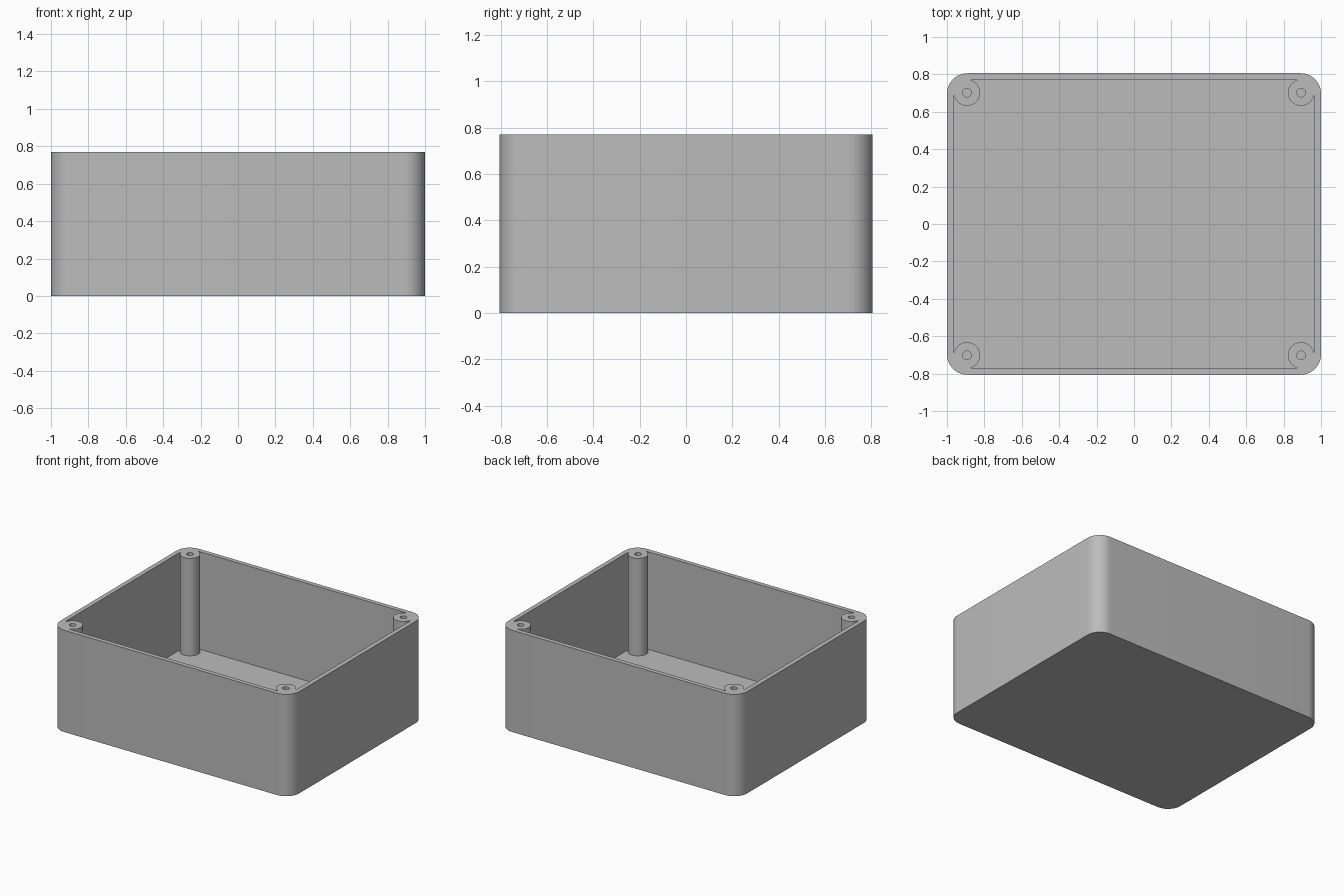
import bpy, bmesh, math

if "Cube" in bpy.data.objects:
    bpy.data.objects.remove(bpy.data.objects["Cube"])

HX, HY, H = 1.0, 0.806, 0.77       # half width, half depth, height
WALL, FLOOR, R = 0.034, 0.032, 0.11  # shell thickness, base thickness, corner radius
PX, PY = HX - 0.107, HY - 0.104    # screw post centres
POST_R, HOLE_R = 0.07, 0.023


def prism(name, points, z0, z1):
    """Extrude a closed outline from z0 to z1."""
    bm = bmesh.new()
    base = bm.faces.new([bm.verts.new((x, y, z0)) for x, y in points])
    ext = bmesh.ops.extrude_face_region(bm, geom=[base])
    for v in ext["geom"]:
        if isinstance(v, bmesh.types.BMVert):
            v.co.z = z1
    bmesh.ops.recalc_face_normals(bm, faces=bm.faces)
    mesh = bpy.data.meshes.new(name)
    bm.to_mesh(mesh)
    bm.free()
    ob = bpy.data.objects.new(name, mesh)
    bpy.context.collection.objects.link(ob)
    return ob


def rounded_rect(hx, hy, r, n=16):
    pts = []
    for k, (sx, sy) in enumerate([(1, 1), (-1, 1), (-1, -1), (1, -1)]):
        for i in range(n + 1):
            a = math.pi / 2 * (k + i / n)
            pts.append((sx * (hx - r) + r * math.cos(a), sy * (hy - r) + r * math.sin(a)))
    return pts


def circle(cx, cy, r, n):
    return [(cx + r * math.cos(2 * math.pi * i / n), cy + r * math.sin(2 * math.pi * i / n))
            for i in range(n)]


def cut(ob, cutter):
    """Subtract a cutter from an object and remove the cutter."""
    cutter.hide_render = True
    mod = ob.modifiers.new("cut", 'BOOLEAN')
    mod.operation, mod.solver, mod.object = 'DIFFERENCE', 'EXACT', cutter
    bpy.context.view_layer.objects.active = ob
    bpy.ops.object.modifier_apply(modifier=mod.name)
    bpy.data.objects.remove(cutter)


# Outer shell and the cavity that hollows it
box = prism("enclosure_box", rounded_rect(HX, HY, R), 0, H)
cavity = prism("cavity_cutter", rounded_rect(HX - WALL, HY - WALL, R), FLOOR, H + 0.1)
corners = [(sx * PX, sy * PY) for sx in (-1, 1) for sy in (-1, 1)]

# Corner screw posts stay solid inside the cavity
for x, y in corners:
    cut(cavity, prism("post_shape", circle(x, y, POST_R, 48), 0, H + 0.2))
cut(box, cavity)

# Screw holes down the posts
for x, y in corners:
    cut(box, prism("screw_hole", circle(x, y, HOLE_R, 24), FLOOR + 0.005, H + 0.1))

# Single grey plastic
grey = bpy.data.materials.new("grey plastic")
grey.diffuse_color = (0.5, 0.5, 0.5, 1)
grey.use_nodes = True
grey.node_tree.nodes["Principled BSDF"].inputs["Base Color"].default_value = grey.diffuse_color
box.data.materials.clear()
box.data.materials.append(grey)
for p in box.data.polygons:
    p.material_index = 0

bpy.ops.object.select_all(action='DESELECT')
box.select_set(True)
bpy.context.view_layer.objects.active = box
bpy.ops.object.shade_smooth_by_angle(angle=math.radians(30))
